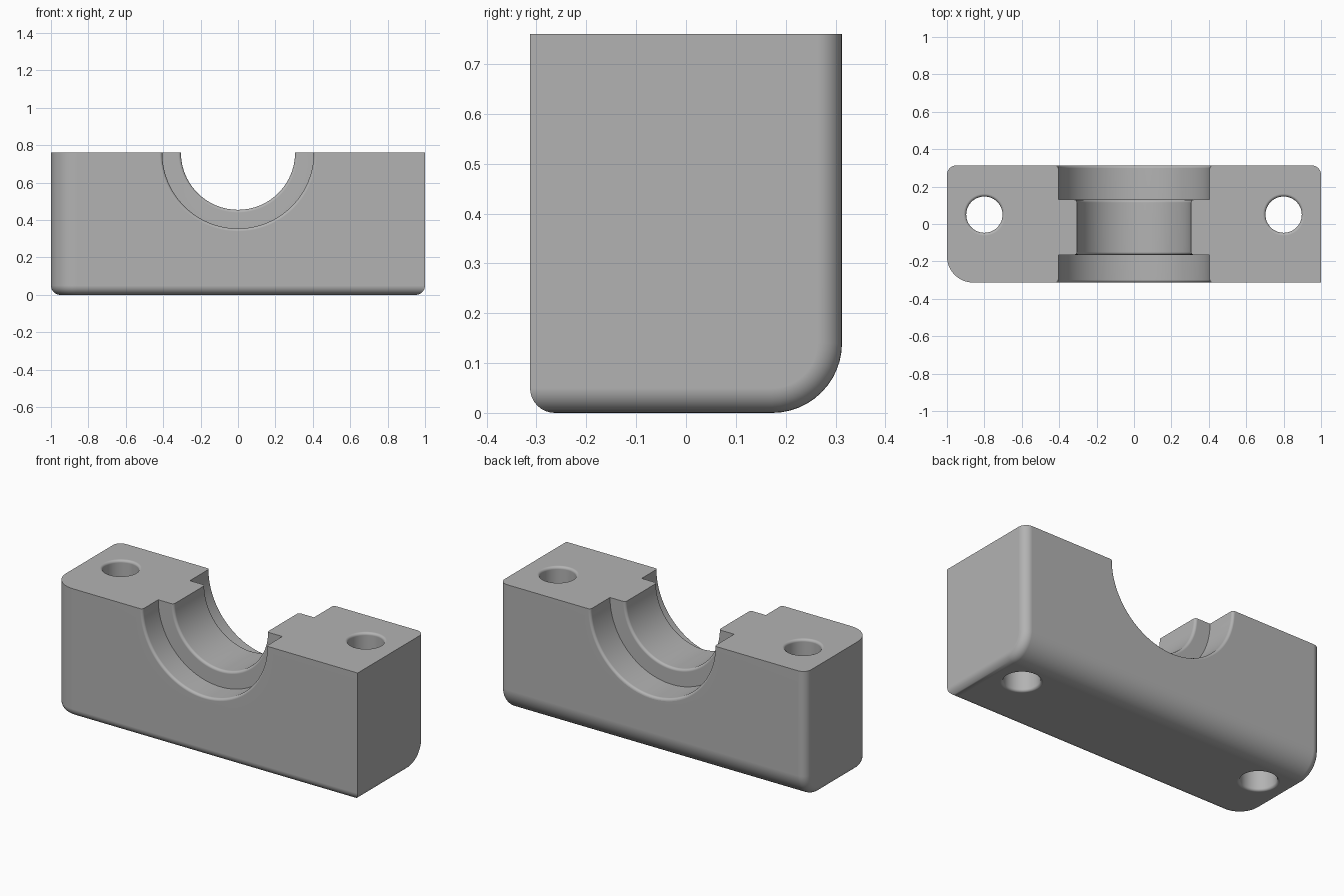
import bpy, bmesh
from math import sin, cos, pi, radians
from mathutils import Matrix

cube = bpy.data.objects.get("Cube")
if cube:
    bpy.data.objects.remove(cube)

W, D, H = 2.0, 0.626, 0.76       # overall width, depth, height
BIG, SMALL, LIP = 0.14, 0.05, 0.015   # fillet radii

grey = bpy.data.materials.new("plain grey")
grey.use_nodes = True
colour = (0.45, 0.45, 0.45, 1)
grey.diffuse_color = colour
grey.node_tree.nodes["Principled BSDF"].inputs["Base Color"].default_value = colour


def make_object(name, bm):
    bmesh.ops.recalc_face_normals(bm, faces=bm.faces)
    mesh = bpy.data.meshes.new(name)
    bm.to_mesh(mesh)
    bm.free()
    mesh.materials.append(grey)
    obj = bpy.data.objects.new(name, mesh)
    bpy.context.collection.objects.link(obj)
    return obj


def lathe(name, profile, matrix, steps=96):
    """Closed solid turned about local z from (radius, height) pairs."""
    bm = bmesh.new()
    rings = [[bm.verts.new((r * cos(2 * pi * i / steps), r * sin(2 * pi * i / steps), h))
              for i in range(steps)] for r, h in profile]
    for a, b in zip(rings, rings[1:]):
        for i in range(steps):
            j = (i + 1) % steps
            bm.faces.new((a[i], a[j], b[j], b[i]))
    bm.faces.new(rings[0])
    bm.faces.new(rings[-1])
    bm.transform(matrix)
    return make_object(name, bm)


def lip(radius, height, out):
    """Rounded mouth of a bore, from the bore to the flat face at this height."""
    angles = [pi / 2 * k / 5 for k in range(6)]
    pts = [(radius + LIP * (1 - cos(a)), height - out * LIP * (1 - sin(a))) for a in angles]
    return pts if out > 0 else pts[::-1]


def round_edges(bm, edges, radius, segments):
    bmesh.ops.bevel(bm, geom=edges, offset=radius, offset_type='OFFSET', segments=segments,
                    profile=0.5, affect='EDGES', clamp_overlap=False)


# Block body: large fillets first, then the small fillet running along the rim
bm = bmesh.new()
bmesh.ops.create_cube(bm, size=1, matrix=Matrix.Translation((0, 0, H / 2)) @ Matrix.Diagonal((W, D, H, 1)))


def middle(e):
    return (e.verts[0].co + e.verts[1].co) / 2


def is_large(e):
    m = middle(e)
    front_left_upright = m.x < -0.9 and m.y < -0.3
    back_bottom = m.y > 0.3 and m.z < 0.01
    return front_left_upright or back_bottom


round_edges(bm, [e for e in bm.edges if is_large(e)], BIG, 12)


def is_rim(e):
    m = middle(e)
    on_top = m.z > H - 0.001
    sharp_upright = m.x > 0.99 and m.y < -0.3 and m.z > 0.1
    return e.calc_face_angle(0) > radians(50) and not on_top and not sharp_upright


round_edges(bm, [e for e in bm.edges if is_rim(e)], SMALL, 8)
block = make_object("bearing_block", bm)

# Stepped half-round seat: wide, narrow, wide, turned about the y axis
WIDE, NARROW, STEP_F, STEP_B = 0.405, 0.305, -0.165, 0.13
seat_profile = ([(WIDE + LIP, -D / 2 - 0.1)] + lip(WIDE, -D / 2, -1) + [(WIDE, STEP_F)]
                + lip(NARROW, STEP_F, -1) + lip(NARROW, STEP_B, 1)
                + [(WIDE, STEP_B)] + lip(WIDE, D / 2, 1) + [(WIDE + LIP, D / 2 + 0.1)])
along_y = Matrix.Translation((0, 0, H)) @ Matrix.Rotation(-pi / 2, 4, 'X')
cutters = [lathe("seat_cutter", seat_profile, along_y, 128)]

# Bolt holes with rounded mouths
HOLE = 0.097
hole_profile = ([(HOLE + LIP, -0.1)] + lip(HOLE, 0, -1) + lip(HOLE, H, 1) + [(HOLE + LIP, H + 0.1)])
for x in (-0.8, 0.8):
    cutters.append(lathe("hole_cutter", hole_profile, Matrix.Translation((x, 0.05, 0)), 64))

# Cut and discard the helpers
bpy.context.view_layer.objects.active = block
block.select_set(True)
for cutter in cutters:
    cutter.hide_render = True
    cut = block.modifiers.new("cut", 'BOOLEAN')
    cut.operation, cut.solver, cut.object = 'DIFFERENCE', 'EXACT', cutter
    bpy.ops.object.modifier_apply(modifier=cut.name)
    bpy.data.objects.remove(cutter)

# Smooth fillets while the flats stay flat
bpy.ops.object.shade_smooth_by_angle(angle=radians(30))
weighted = block.modifiers.new("flat_faces", 'WEIGHTED_NORMAL')
weighted.keep_sharp = True
